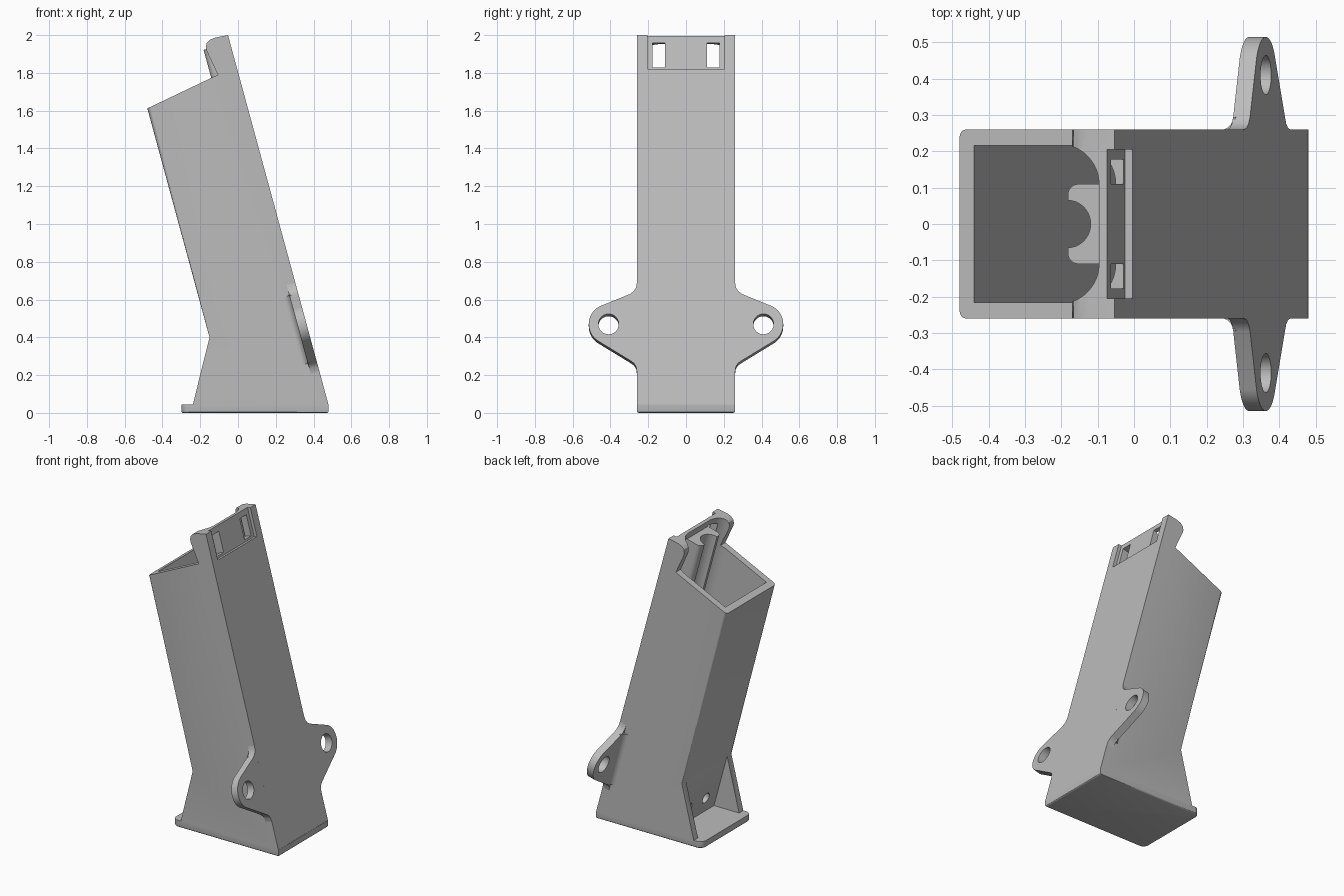
import bpy, bmesh
from math import sin, cos, pi, radians
from mathutils import Vector

if "Cube" in bpy.data.objects:
    bpy.data.objects.remove(bpy.data.objects["Cube"])

grey = bpy.data.materials.new("plain grey")
grey.use_nodes = True
COLOUR = (0.5, 0.5, 0.5, 1)
grey.diffuse_color = COLOUR
grey.node_tree.nodes["Principled BSDF"].inputs["Base Color"].default_value = COLOUR

SLOPE = 0.272                                   # lean of the tube, x per z
NORMAL = Vector((1, 0, SLOPE)).normalized()     # outward from the sloped back face


def on_tube(s, y, depth):
    """Point under the sloped face: face height s, side y, depth into the tube."""
    return Vector((0.48 - SLOPE * (s - 0.04), y, s)) - NORMAL * depth


def prism(name, points, shift):
    """Extrude a closed outline along a vector."""
    bm = bmesh.new()
    face = bm.faces.new([bm.verts.new(p) for p in points])
    new = bmesh.ops.extrude_face_region(bm, geom=[face])["geom"]
    bmesh.ops.translate(bm, vec=Vector(shift),
                        verts=[v for v in new if isinstance(v, bmesh.types.BMVert)])
    bmesh.ops.recalc_face_normals(bm, faces=bm.faces)
    mesh = bpy.data.meshes.new(name)
    bm.to_mesh(mesh)
    bm.free()
    obj = bpy.data.objects.new(name, mesh)
    bpy.context.collection.objects.link(obj)
    mesh.materials.append(grey)
    return obj


def along_tube(name, section, low, high):
    """Extrude a (y, depth) section along the tube."""
    return prism(name, [on_tube(low, y, d) for y, d in section],
                 on_tube(high, 0, 0) - on_tube(low, 0, 0))


def into_tube(name, outline, start, end):
    """Extrude a (y, height) outline inward from the sloped face."""
    return prism(name, [on_tube(s, y, start) for y, s in outline],
                 NORMAL * (start - end))


def arc(cx, cy, r, a, b, steps=12):
    angles = [radians(a + (b - a) * i / steps) for i in range(steps + 1)]
    return [(cx + r * cos(t), cy + r * sin(t)) for t in angles]


def rect(y0, y1, s0, s1):
    return [(y0, s0), (y1, s0), (y1, s1), (y0, s1)]


def bevel(obj, width, segments, rule):
    """Round the edges whose two end points satisfy a rule."""
    bm = bmesh.new()
    bm.from_mesh(obj.data)
    edges = [e for e in bm.edges if rule(e.verts[0].co, e.verts[1].co)]
    bmesh.ops.bevel(bm, geom=edges, offset=width, segments=segments,
                    profile=0.5, affect='EDGES')
    bm.to_mesh(obj.data)
    bm.free()


def cut(obj, cutters):
    for c in cutters:
        mod = obj.modifiers.new("cut", 'BOOLEAN')
        mod.operation, mod.solver, mod.object = 'DIFFERENCE', 'EXACT', c
    deps = bpy.context.evaluated_depsgraph_get()
    mesh = bpy.data.meshes.new_from_object(obj.evaluated_get(deps))
    obj.modifiers.clear()
    obj.data = mesh
    for c in cutters:
        bpy.data.objects.remove(c)


# Leaning tube with raised lip and flared foot
side = [(0.48, 0.04), (-0.053, 2.0), (-0.12, 1.987), (-0.15, 1.975), (-0.166, 1.957),
        (-0.17, 1.935), (-0.165, 1.915), (-0.107, 1.79), (-0.48, 1.612),
        (-0.151, 0.4), (-0.24, 0.04)]
tube = prism("tube_body", [(x, -0.26, z) for x, z in side], (0, 0.52, 0))
bevel(tube, 0.02, 5, lambda a, b: abs(a.y - b.y) < 0.01 and max(a.z, b.z) > 1.5
      and 0.39 < min(a.z, b.z) < 0.41)

# Hollow inside, rounded at the sloped face
WALL, R = 0.044, 0.105
IN = 0.26 - WALL
section = ([(-IN, 0.47), (IN, 0.47)] + arc(IN - R, WALL + R, R, 0, -90)
           + arc(R - IN, WALL + R, R, -90, -180))
cutters = [along_tube("cavity_cutter", section, 0.2, 2.3)]

# Open recess in the foot, below the tube's under face
recess = [(-0.154, 0.41), (-0.151 + SLOPE * 0.355, 0.045), (-0.4, 0.045), (-0.4, 0.41)]
cutters.append(prism("recess_cutter", [(x, -IN, z) for x, z in recess], (0, 2 * IN, 0)))

# Shallow latch pocket and its two windows
cutters.append(into_tube("pocket_cutter", rect(-0.205, 0.205, 1.82, 2.2), -0.1, 0.021))
for sgn in (-1, 1):
    cutters.append(into_tube("window_cutter",
                             rect(sgn * 0.11, sgn * 0.178, 1.834, 1.965), -0.1, 0.2))
    # Screw holes in the recessed wall
    cutters.append(into_tube("screw_cutter",
                             arc(sgn * 0.09, 0.285, 0.034, 0, 345, 23), 0.4, 0.6))
cut(tube, cutters)

# Channel block inside the sloped wall
half = [(0.11, 0.035)] + arc(0.08, 0.115, 0.03, 0, 90, 6)
notch = arc(0, 0.145, 0.065, 0, -180, 20)
block = half + notch + [(-y, d) for y, d in reversed(half)]
channel = along_tube("channel_block", block, 0.3, 1.96)

# Base plate
base = prism("base_plate", [(-0.3, -0.26, 0), (0.48, -0.26, 0), (0.48, 0.26, 0),
                            (-0.3, 0.26, 0)], (0, 0, 0.045))
bevel(base, 0.04, 6, lambda a, b: a.x < -0.29 and b.x < -0.29 and abs(a.z - b.z) > 0.01)
bevel(base, 0.01, 3, lambda a, b: a.z < 0.001 and b.z < 0.001)

# Mounting ears with holes, blended into the sides
parts = [tube, channel, base]
for sgn, name in ((1, "rear"), (-1, "front")):
    outline = ([(0.245, 0.69), (0.26, 0.69), (0.264, 0.665), (0.276, 0.645), (0.295, 0.63)]
               + arc(0.41, 0.47, 0.105, 64, -62, 18)
               + [(0.295, 0.277), (0.276, 0.264), (0.264, 0.245), (0.26, 0.22), (0.245, 0.22)])
    ear = into_tube(name + "_ear", [(sgn * y, s) for y, s in outline], 0, 0.048)
    hole = into_tube("ear_hole_cutter",
                     [(sgn * y, s) for y, s in arc(0.41, 0.47, 0.054, 0, 350, 35)], -0.1, 0.2)
    cut(ear, [hole])
    curve = arc(0.295, 0.083, 0.036, -90, -180, 8)
    fillet = along_tube(name + "_ear_fillet",
                        [(sgn * y, d) for y, d in [(0.25, 0.04), (0.295, 0.04)] + curve
                         + [(0.25, 0.083)]], 0.275, 0.635)
    parts += [ear, fillet]

bpy.ops.object.select_all(action='DESELECT')
for obj in parts:
    obj.select_set(True)
bpy.context.view_layer.objects.active = tube
bpy.ops.object.shade_smooth_by_angle(angle=radians(30))
